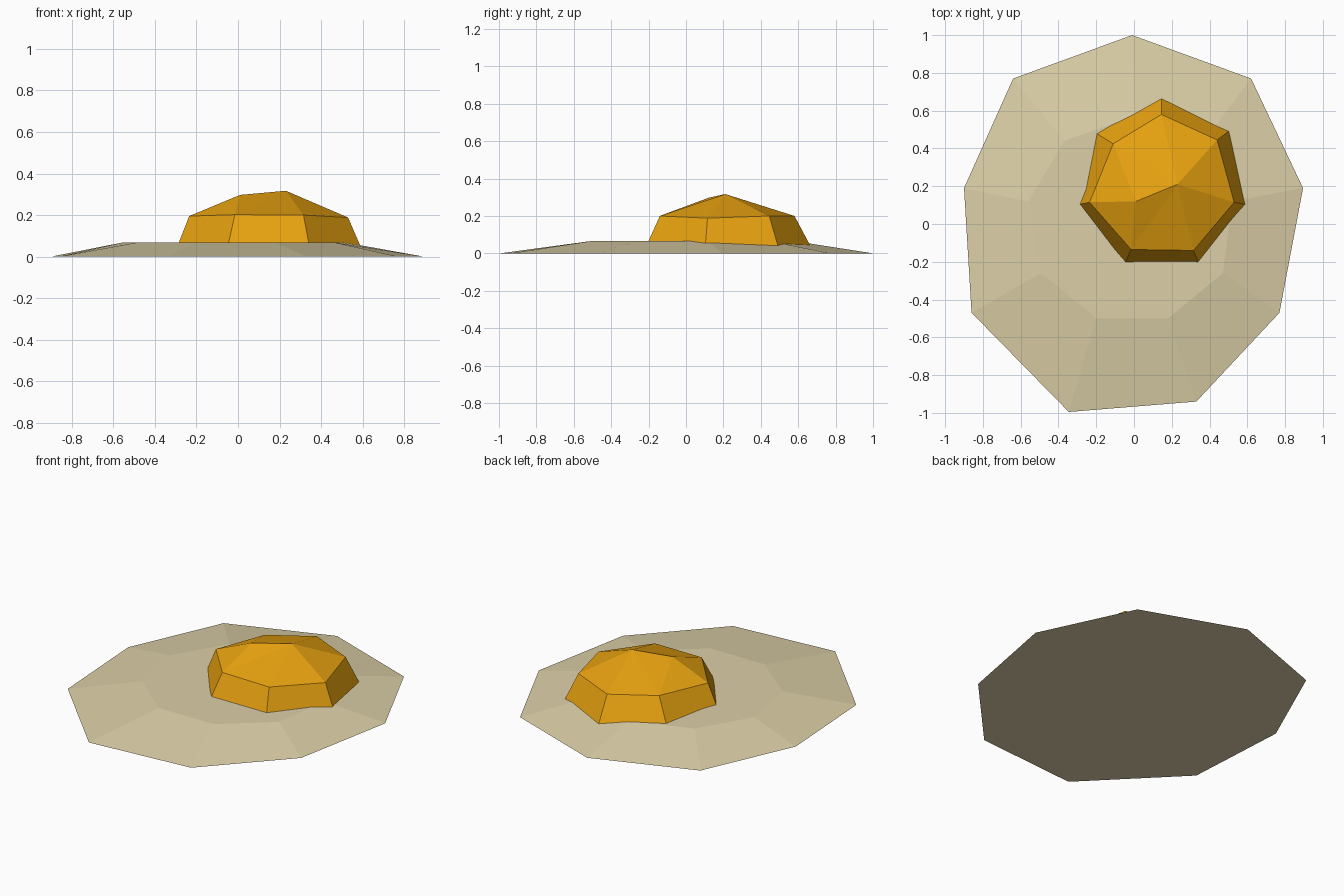
import bpy, bmesh

if "Cube" in bpy.data.objects:
    bpy.data.objects.remove(bpy.data.objects["Cube"])


def material(name, rgb):
    m = bpy.data.materials.new(name)
    m.diffuse_color = (*rgb, 1)
    m.use_nodes = True
    m.node_tree.nodes["Principled BSDF"].inputs["Base Color"].default_value = m.diffuse_color
    return m


def mesh_object(name, bm, mat):
    bmesh.ops.recalc_face_normals(bm, faces=bm.faces)
    me = bpy.data.meshes.new(name)
    bm.to_mesh(me)
    bm.free()
    me.materials.append(mat)
    ob = bpy.data.objects.new(name, me)
    bpy.context.collection.objects.link(ob)
    return ob


def ring(bm, pts, z):
    return [bm.verts.new((x, y, z)) for x, y in pts]


def bridge(bm, low, high):
    n = len(low)
    for i in range(n):
        j = (i + 1) % n
        bm.faces.new((low[i], low[j], high[j], high[i]))


# egg white: irregular nine-sided slab rising to a flat plateau
outer = [(-.01, 1), (.62, .77), (.895, .19), (.77, -.47), (.33, -.94),
         (-.345, -.995), (-.86, -.47), (-.9, .19), (-.64, .77)]
inner = [(0, .57), (.37, .44), (.52, .12), (.47, -.26), (.18, -.5),
         (-.2, -.5), (-.49, -.26), (-.56, .12), (-.37, .44)]
bm = bmesh.new()
low, high = ring(bm, outer, 0), ring(bm, inner, .067)
bridge(bm, low, high)
bm.faces.new(low)
bm.faces.new(high)
mesh_object("egg_white", bm, material("cooked white", (.72, .63, .39)))

# yolk: seven-sided sloping wall, sunk into the white, with a two-point cap
# each base point is (x, y, height where the wall meets the white)
base = [(.145, .66, .05), (.5, .49, .045), (.585, .105, .06), (.34, -.2, .067),
        (-.045, -.2, .067), (-.285, .105, .067), (-.2, .48, .06)]
rim = [(.145, .58, .2), (.44, .445, .2), (.53, .115, .188), (.315, -.14, .2),
       (-.015, -.135, .202), (-.235, .115, .195), (-.11, .425, .2)]
bm = bmesh.new()
upper = [bm.verts.new(p) for p in rim]
lower = []
for (bx, by, bz), (rx, ry, rz) in zip(base, rim):
    t = (rz - .02) / (rz - bz)          # carry the wall down below the white
    lower.append(bm.verts.new((rx + (bx - rx) * t, ry + (by - ry) * t, .02)))
bridge(bm, lower, upper)
bm.faces.new(lower)
peak = bm.verts.new((.23, .21, .317))
shoulder = bm.verts.new((.01, .12, .297))
for i in range(7):
    top = shoulder if i in (4, 5) else peak
    bm.faces.new((upper[i], upper[(i + 1) % 7], top))
bm.faces.new((upper[4], shoulder, peak))
bm.faces.new((upper[6], peak, shoulder))
mesh_object("yolk", bm, material("yolk orange", (.80, .36, .005)))
